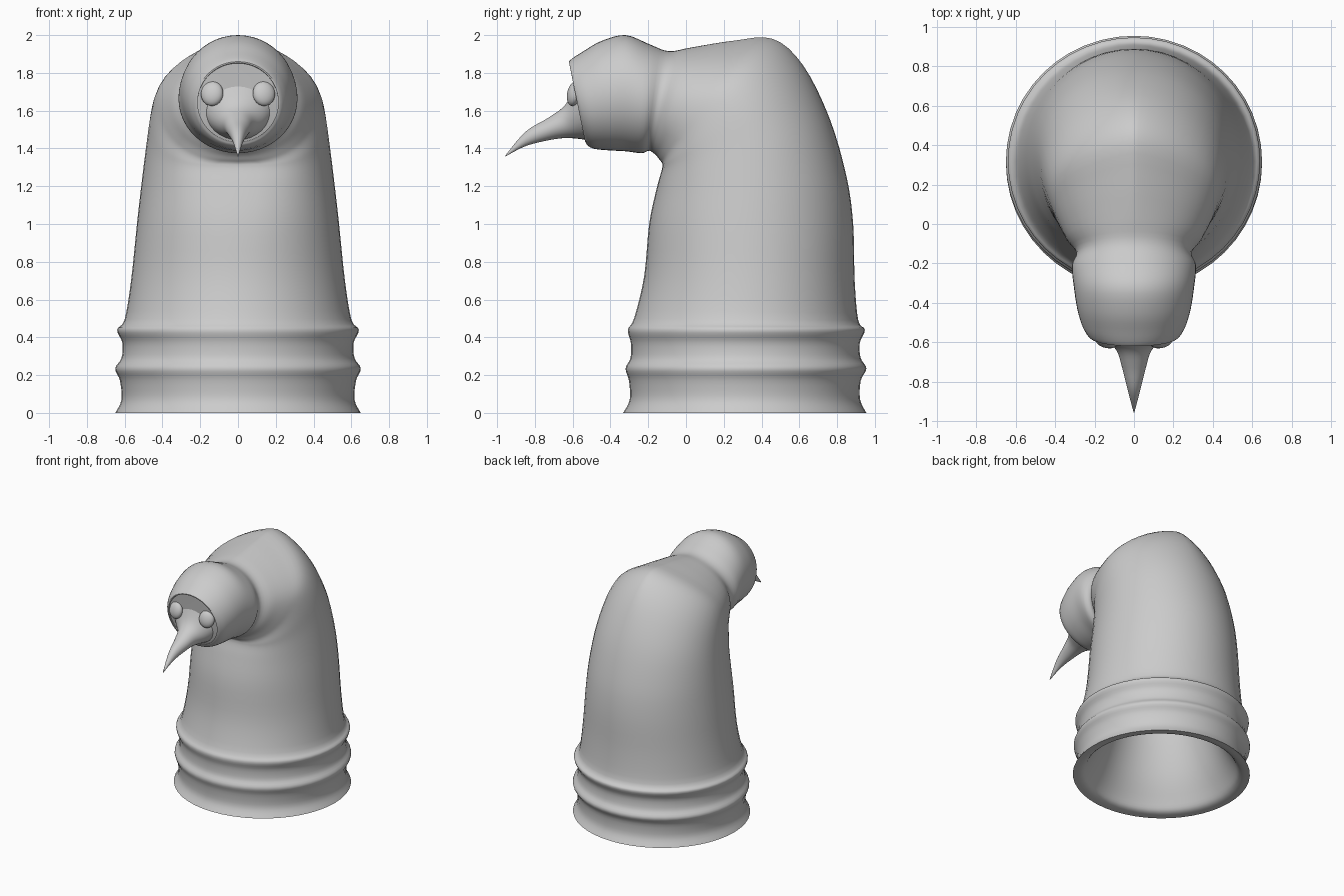
import bpy, bmesh, math

if "Cube" in bpy.data.objects:
    bpy.data.objects.remove(bpy.data.objects["Cube"])


def smooth_rings(keys, steps):
    """Catmull-Rom interpolation of the key rings."""
    out = []
    for i in range(len(keys) - 1):
        p0, p1 = keys[max(i - 1, 0)], keys[i]
        p2, p3 = keys[i + 1], keys[min(i + 2, len(keys) - 1)]
        for s in range(steps):
            t = s / steps
            out.append([0.5 * (2 * b + (c - a) * t + (2 * a - 5 * b + 4 * c - d) * t * t
                               + (3 * b - a - 3 * c + d) * t ** 3)
                        for a, b, c, d in zip(p0, p1, p2, p3)])
    out.append(list(keys[-1]))
    return out


def finish(obj, angle=40):
    bpy.ops.object.select_all(action='DESELECT')
    obj.select_set(True)
    bpy.context.view_layer.objects.active = obj
    bpy.ops.object.shade_smooth_by_angle(angle=math.radians(angle))


def loft(name, rings, seg=48, cap_start=False, cap_end=True, shape=None):
    """Ring = (lower/front y, z, upper/back y, z, half width).
    shape(i) gives (lower, upper) exponents: below 1 squarer, above 1 more pointed."""
    bm = bmesh.new()
    loops = []
    for i, (ay, az, by, bz, hw) in enumerate(rings):
        low, up = shape(i) if shape else (1, 1)
        loop = []
        for k in range(seg):
            a = 2 * math.pi * k / seg
            c, s = math.cos(a), math.sin(a)
            x = math.copysign(abs(c) ** (up if s > 0 else low), c)
            f = 0.5 + 0.5 * s
            loop.append(bm.verts.new((hw * x, ay + (by - ay) * f, az + (bz - az) * f)))
        loops.append(loop)
    for p, q in zip(loops, loops[1:]):
        for k in range(seg):
            n = (k + 1) % seg
            bm.faces.new((p[k], p[n], q[n], q[k]))
    for use, loop in ((cap_start, loops[0]), (cap_end, loops[-1])):
        if use:
            bm.faces.new(loop)
    bmesh.ops.recalc_face_normals(bm, faces=bm.faces[:])
    mesh = bpy.data.meshes.new(name)
    bm.to_mesh(mesh)
    bm.free()
    obj = bpy.data.objects.new(name, mesh)
    bpy.context.collection.objects.link(obj)
    finish(obj)
    return obj


# Body: ribbed base, tapering trunk, bend into the neck, hooded head
STEPS = 4
body_keys = [
    (-0.333, 0.00, 0.955, 0.00, 0.65),
    (-0.298, 0.07, 0.922, 0.07, 0.617),
    (-0.302, 0.17, 0.925, 0.17, 0.625),
    (-0.32, 0.235, 0.955, 0.235, 0.65),
    (-0.294, 0.29, 0.925, 0.29, 0.617),
    (-0.292, 0.37, 0.92, 0.37, 0.612),
    (-0.308, 0.44, 0.947, 0.44, 0.64),
    (-0.275, 0.50, 0.912, 0.49, 0.60),
    (-0.222, 0.72, 0.893, 0.70, 0.565),
    (-0.195, 1.00, 0.885, 1.00, 0.535),
    (-0.155, 1.19, 0.85, 1.25, 0.51),
    (-0.13, 1.28, 0.76, 1.56, 0.485),
    (-0.125, 1.31, 0.62, 1.84, 0.462),
    (-0.128, 1.325, 0.46, 1.98, 0.435),
    (-0.14, 1.34, 0.25, 1.97, 0.398),
    (-0.16, 1.365, 0.03, 1.935, 0.345),
    (-0.195, 1.388, -0.09, 1.915, 0.292),
    (-0.235, 1.375, -0.19, 1.95, 0.315),
    (-0.32, 1.385, -0.32, 2.00, 0.305),
    (-0.41, 1.39, -0.45, 1.968, 0.288),
    (-0.485, 1.398, -0.55, 1.91, 0.262),
    (-0.52, 1.415, -0.60, 1.878, 0.238),
    (-0.53, 1.43, -0.62, 1.86, 0.222),
]


def body_shape(i):
    """Squarer chest and pointed crest around the bend."""
    def bump(centre, width):
        d = abs(i / STEPS - centre) / width
        return 0.5 + 0.5 * math.cos(math.pi * d) if d < 1 else 0
    return 1 - 0.35 * bump(11.8, 4.5), 1 + 0.5 * bump(13.5, 3)


rings = smooth_rings(body_keys, STEPS)
# Hood lip and nearly flush face
rings += [(-0.534, 1.435, -0.619, 1.853, 0.214),
          (-0.525, 1.435, -0.606, 1.851, 0.214),
          (-0.572, 1.56, -0.592, 1.74, 0.09)]
loft("body", rings, shape=body_shape)

# Hollow lining under the body, narrowing upwards from a thick lip
lining = [(-0.333, 0.0, 0.955, 0.0, 0.65), (-0.26, 0.012, 0.88, 0.012, 0.58),
          (-0.22, 0.08, 0.84, 0.08, 0.53), (-0.13, 0.26, 0.75, 0.26, 0.44),
          (-0.04, 0.54, 0.66, 0.54, 0.355), (0.03, 0.90, 0.59, 0.90, 0.28),
          (0.14, 1.20, 0.48, 1.20, 0.17), (0.28, 1.30, 0.34, 1.30, 0.03)]
inner = loft("inner_lining", smooth_rings(lining, 4))
inner.data.flip_normals()

# Hooked beak with a root flaring out into the face
beak = [(-0.50, 1.44, -0.56, 1.83, 0.20),
        (-0.56, 1.45, -0.59, 1.73, 0.155),
        (-0.64, 1.455, -0.64, 1.63, 0.09),
        (-0.73, 1.443, -0.73, 1.562, 0.06),
        (-0.85, 1.412, -0.85, 1.488, 0.03),
        (-0.955, 1.358, -0.957, 1.362, 0.002)]
loft("beak", smooth_rings(beak, 5), seg=32, cap_start=True)

# Flat button eyes
for side, label in ((-1, "left"), (1, "right")):
    bpy.ops.mesh.primitive_uv_sphere_add(segments=24, ring_count=12, radius=1,
                                         location=(side * 0.137, -0.593, 1.69))
    eye = bpy.context.object
    eye.name = "eye_" + label
    eye.scale = (0.06, 0.035, 0.066)
    eye.rotation_euler = (math.radians(-12), 0, side * math.radians(12))
    finish(eye)
